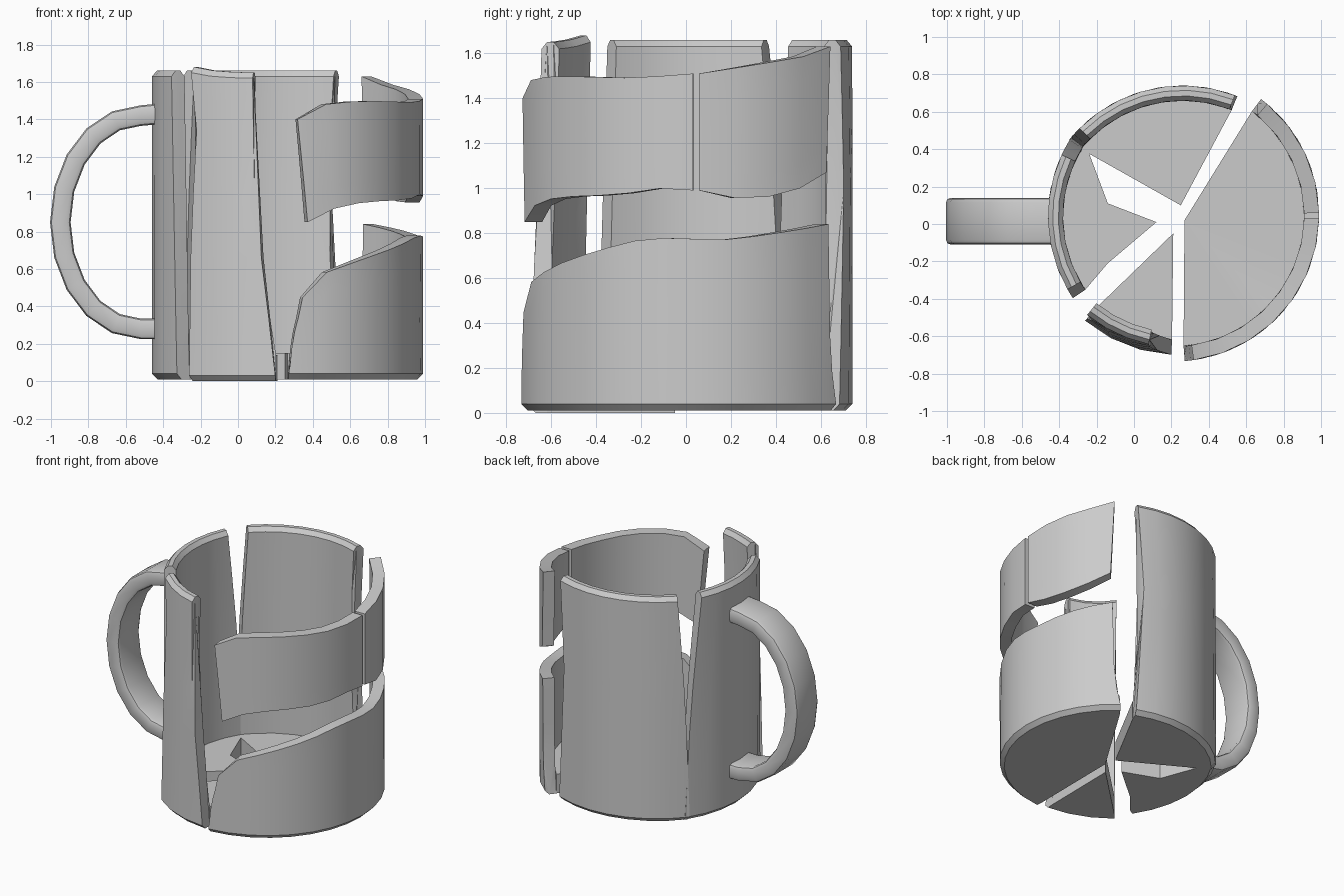
import bpy, bmesh
from math import sin, cos, pi, radians

if "Cube" in bpy.data.objects:
    bpy.data.objects.remove(bpy.data.objects["Cube"])

R, T, FLOOR = 0.78, 0.08, 0.14   # outer radius, wall thickness, floor thickness


def interp(pts, x):
    """Piecewise linear lookup in a list of (x, value)."""
    if x <= pts[0][0]:
        return pts[0][1]
    for (x0, y0), (x1, y1) in zip(pts, pts[1:]):
        if x <= x1:
            return y0 + (y1 - y0) * (x - x0) / (x1 - x0)
    return pts[-1][1]


def finish(bm, name):
    bmesh.ops.triangulate(bm, faces=[f for f in bm.faces if len(f.verts) > 4])
    bmesh.ops.recalc_face_normals(bm, faces=bm.faces)
    me = bpy.data.meshes.new(name)
    bm.to_mesh(me)
    bm.free()
    ob = bpy.data.objects.new(name, me)
    bpy.context.collection.objects.link(ob)
    bpy.ops.object.select_all(action='DESELECT')
    ob.select_set(True)
    bpy.context.view_layer.objects.active = ob
    bpy.ops.object.shade_smooth_by_angle(angle=radians(32))
    return ob


def shard(name, centre, start, end, low, high, tips=None, rim=False, lean=(0, 0)):
    """Curved wall fragment. start/end: crack angle by height fraction,
    low/high: edge height by angle, tips: inner corners of its floor part."""
    bm = bmesh.new()
    r = R - T
    rows = [0.2, 0.4, 0.6, 0.8]
    # profile points: radius, height fraction, height offset
    prof = [(r, 0, 0), (R - .03, 0, 0), (R, 0, .03)] if tips else [(r, 0, 0), (R, 0, 0)]
    prof += [(R, t, 0) for t in rows]
    if rim:
        prof += [(R, 1, -.03), (R - .025, 1, 0), (R - .055, 1, 0), (r, 1, -.03)]
    else:
        prof += [(R, 1, 0), (r, 1, 0)]
    prof += [(r, t, 0) for t in reversed(rows)]
    if tips:
        prof.append((r, 0, FLOOR))

    span = abs(interp(end, 0) - interp(start, 0))
    n = max(3, round(span / 11))
    cols = []
    for i in range(n + 1):
        u = i / n
        col = []
        for rad, t, off in prof:
            a = interp(start, t) * (1 - u) + interp(end, t) * u
            lo, hi = interp(low, a), interp(high, a)
            z = lo + (hi - lo) * t + off
            col.append(bm.verts.new((centre[0] + rad * cos(radians(a)) + lean[0] * t,
                                     centre[1] + rad * sin(radians(a)) + lean[1] * t, z)))
        cols.append(col)
    m = len(prof)
    for a, b in zip(cols, cols[1:]):
        for j in range(m if not tips else m - 1):
            k = (j + 1) % m
            bm.faces.new((a[j], b[j], b[k], a[k]))
    # crack faces: strips joining the outer and inner skins
    for col in (cols[0], cols[-1]):
        bm.faces.new(col)
    if tips:
        z0 = low[0][1]
        bot = [bm.verts.new((x, y, z0)) for x, y in tips]
        top = [bm.verts.new((x, y, z0 + FLOOR)) for x, y in tips]
        bm.faces.new([c[0] for c in cols] + bot)
        bm.faces.new([c[-1] for c in cols] + top)
        lo_path = [cols[-1][0]] + bot + [cols[0][0]]
        hi_path = [cols[-1][-1]] + top + [cols[0][-1]]
        for k in range(len(lo_path) - 1):
            bm.faces.new((lo_path[k], lo_path[k + 1], hi_path[k + 1], hi_path[k]))
    return finish(bm, name)


BASE, TOP = [(0, .01)], [(0, 1.66)]

# left fragment that carries the handle
shard("handle_wall", (.32, .04), [(0, 146), (.5, 149), (1, 155)],
      [(0, 214), (.5, 212), (1, 210)], BASE, TOP,
      tips=[(-.14, -.21), (.12, .01), (-.14, .11)], rim=True)

# back fragment
shard("back_wall", (.26, -.04), [(0, 68), (.6, 72), (1, 69)],
      [(0, 141), (.5, 139), (1, 135)], BASE, TOP,
      tips=[(.25, .10)], rim=True)

# narrow front left fragment
shard("front_wall", (.24, .08), [(0, 230), (.5, 231), (.78, 234), (1, 231)],
      [(0, 267), (.1, 266), (.5, 260), (.75, 257), (1, 258)],
      [(0, 0)], [(231, 1.68), (243, 1.655), (258, 1.65)],
      tips=[(.21, -.05)], rim=True, lean=(0, .04))

# large lower right fragment
C = (.21, .045)
shard("lower_right_wall", C, [(0, -85.5), (.5, -84), (1, -80)],
      [(0, 53), (.3, 50), (1, 49)], BASE,
      [(-81, .43), (-73, .57), (-55, .65), (-35, .72), (-16, .78), (11, .77), (49, .84)],
      tips=[(.27, .02)])

# two upper right fragments
shard("upper_front_band", C, [(0, -78), (1, -82)], [(0, -1), (1, -1)],
      [(-78, .85), (-68, .92), (-53, .96), (-26, .97), (-14, 1.0), (-1, .99)],
      [(-82, 1.40), (-71, 1.48), (-55, 1.50), (-20, 1.49), (-1, 1.51)])
shard("upper_back_band", C, [(0, 1), (1, 1)], [(0, 48), (1, 50)],
      [(1, .99), (15, .95), (31, .97), (40, 1.02), (48, 1.07)],
      [(1, 1.51), (25, 1.56), (40, 1.59), (50, 1.63)])

# handle: rounded bar swept along half an ellipse
path = [(-.41, 1.43, 0, 1)]
for i in range(11):
    a = pi / 2 + pi * i / 10
    nx, nz = cos(a) / .435, sin(a) / .57
    ln = (nx * nx + nz * nz) ** .5
    path.append((-.52 + .43 * cos(a), .85 + .57 * sin(a), nx / ln, nz / ln))
path.append((-.41, .28, 0, -1))
H, W, B = .055, .125, .025
section = []
for sx, sy, order in ((1, 1, 0), (-1, 1, 1), (-1, -1, 0), (1, -1, 1)):
    c = [(sx * (H - B + B * cos(t)), sy * (W - B + B * sin(t))) for t in (0, pi / 4, pi / 2)]
    section += c[::-1] if order else c
bm = bmesh.new()
rings = [[bm.verts.new((x + nx * p, .015 + q, z + nz * p)) for p, q in section]
         for x, z, nx, nz in path]
for a, b in zip(rings, rings[1:]):
    for j in range(len(section)):
        k = (j + 1) % len(section)
        bm.faces.new((a[j], b[j], b[k], a[k]))
bm.faces.new(rings[0])
bm.faces.new(rings[-1])
finish(bm, "handle")
